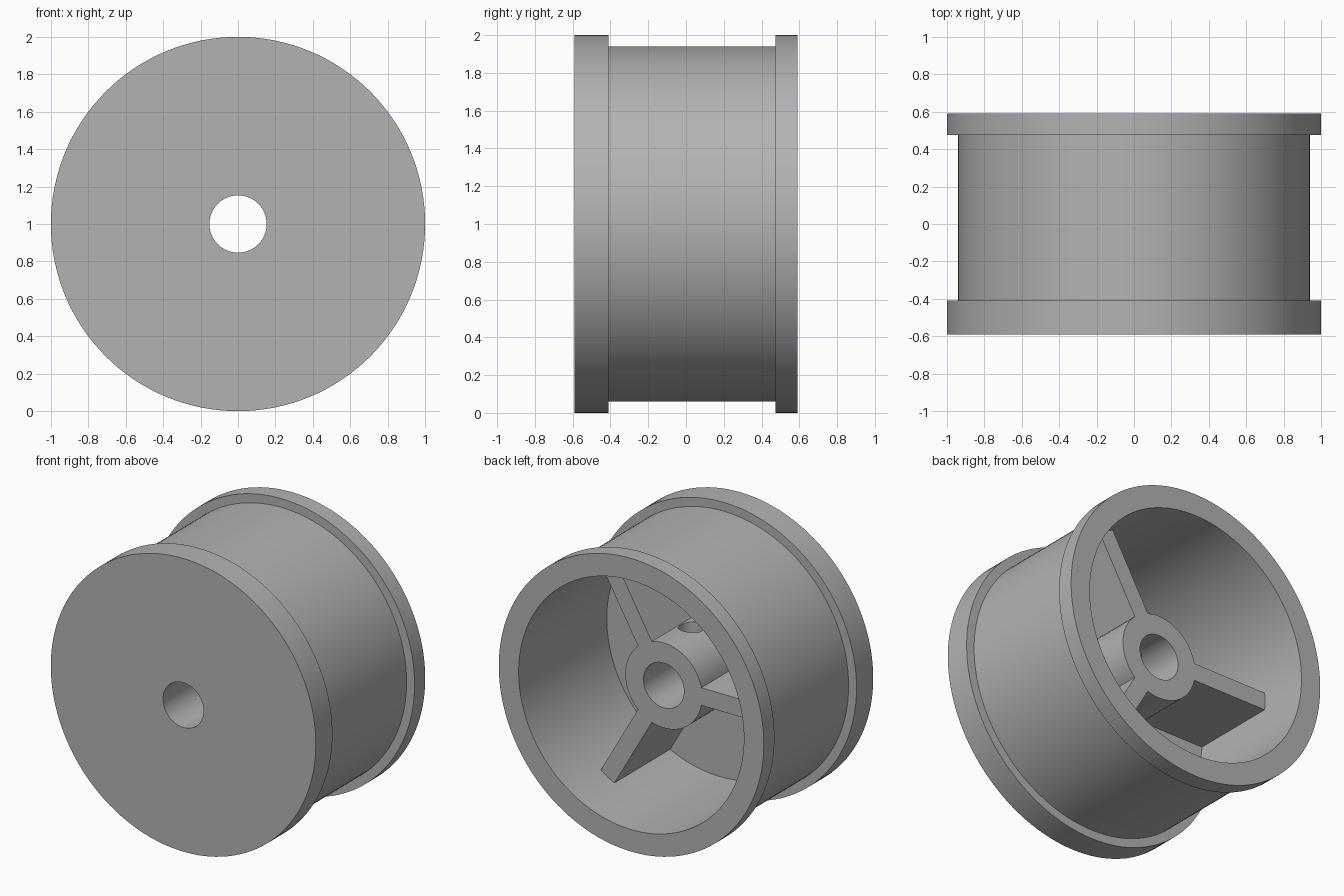
import bpy, bmesh, math
from mathutils import Matrix

cube = bpy.data.objects.get("Cube")
if cube:
    bpy.data.objects.remove(cube, do_unlink=True)

SEGMENTS = 128
CENTRE_Z = 1.0
HUB_R, BORE_R = 0.29, 0.153
HUB_END, FLOOR = 0.24, -0.36
BACK, FRONT = 0.59, -0.59

grey = bpy.data.materials.new("plain grey")
grey.use_nodes = True
colour = (0.45, 0.45, 0.45, 1)
grey.diffuse_color = colour
grey.node_tree.nodes["Principled BSDF"].inputs["Base Color"].default_value = colour


def make_object(name, bm):
    bmesh.ops.recalc_face_normals(bm, faces=bm.faces)
    mesh = bpy.data.meshes.new(name)
    bm.to_mesh(mesh)
    bm.free()
    mesh.materials.append(grey)
    obj = bpy.data.objects.new(name, mesh)
    bpy.context.collection.objects.link(obj)
    return obj


def lathe(name, profile):
    """Revolve a closed (radius, y) outline about the axle."""
    bm = bmesh.new()
    rings = []
    for i in range(SEGMENTS):
        a = math.tau * i / SEGMENTS
        rings.append([bm.verts.new((r * math.cos(a), y, CENTRE_Z + r * math.sin(a)))
                      for r, y in profile])
    n = len(profile)
    for i, ring in enumerate(rings):
        after = rings[(i + 1) % SEGMENTS]
        for j in range(n):
            k = (j + 1) % n
            bm.faces.new((ring[j], ring[k], after[k], after[j]))
    return make_object(name, bm)


def combine(target, tool, operation):
    mod = target.modifiers.new(tool.name, 'BOOLEAN')
    mod.operation = operation
    mod.solver = 'EXACT'
    mod.object = tool
    bpy.context.view_layer.objects.active = target
    bpy.ops.object.modifier_apply(modifier=mod.name)
    bpy.data.objects.remove(tool, do_unlink=True)


# Flanged rim, closed front disc and central hub in one outline
wheel = lathe("wheel", [
    (BORE_R, FRONT), (1, FRONT), (1, -0.41), (0.94, -0.41),
    (0.94, 0.475), (1, 0.475), (1, BACK), (0.85, BACK),
    (0.85, FLOOR), (HUB_R, FLOOR), (HUB_R, HUB_END), (BORE_R, HUB_END)])

# Three ribs from the hub to the rim wall
RIB_IN, RIB_OUT, RIB_BASE = 0.25, 0.88, FLOOR - 0.03
for degrees in (60, 180, 300):
    bm = bmesh.new()
    place = (Matrix.Translation((0, 0, CENTRE_Z))
             @ Matrix.Rotation(-math.radians(degrees), 4, 'Y')
             @ Matrix.Translation(((RIB_IN + RIB_OUT) / 2, (RIB_BASE + HUB_END) / 2, 0))
             @ Matrix.Diagonal((RIB_OUT - RIB_IN, HUB_END - RIB_BASE, 0.12, 1)))
    bmesh.ops.create_cube(bm, size=1, matrix=place)
    combine(wheel, make_object("rib", bm), 'UNION')

# Set screw hole through the top of the hub into the bore
bm = bmesh.new()
bmesh.ops.create_cone(bm, cap_ends=True, segments=48, radius1=0.078, radius2=0.078,
                      depth=0.4, matrix=Matrix.Translation((0, -0.05, CENTRE_Z + 0.2)))
combine(wheel, make_object("screw_hole", bm), 'DIFFERENCE')

# Smooth round walls with crisp edges
bpy.ops.object.select_all(action='DESELECT')
wheel.select_set(True)
bpy.context.view_layer.objects.active = wheel
bpy.ops.object.shade_smooth_by_angle(angle=math.radians(30))
